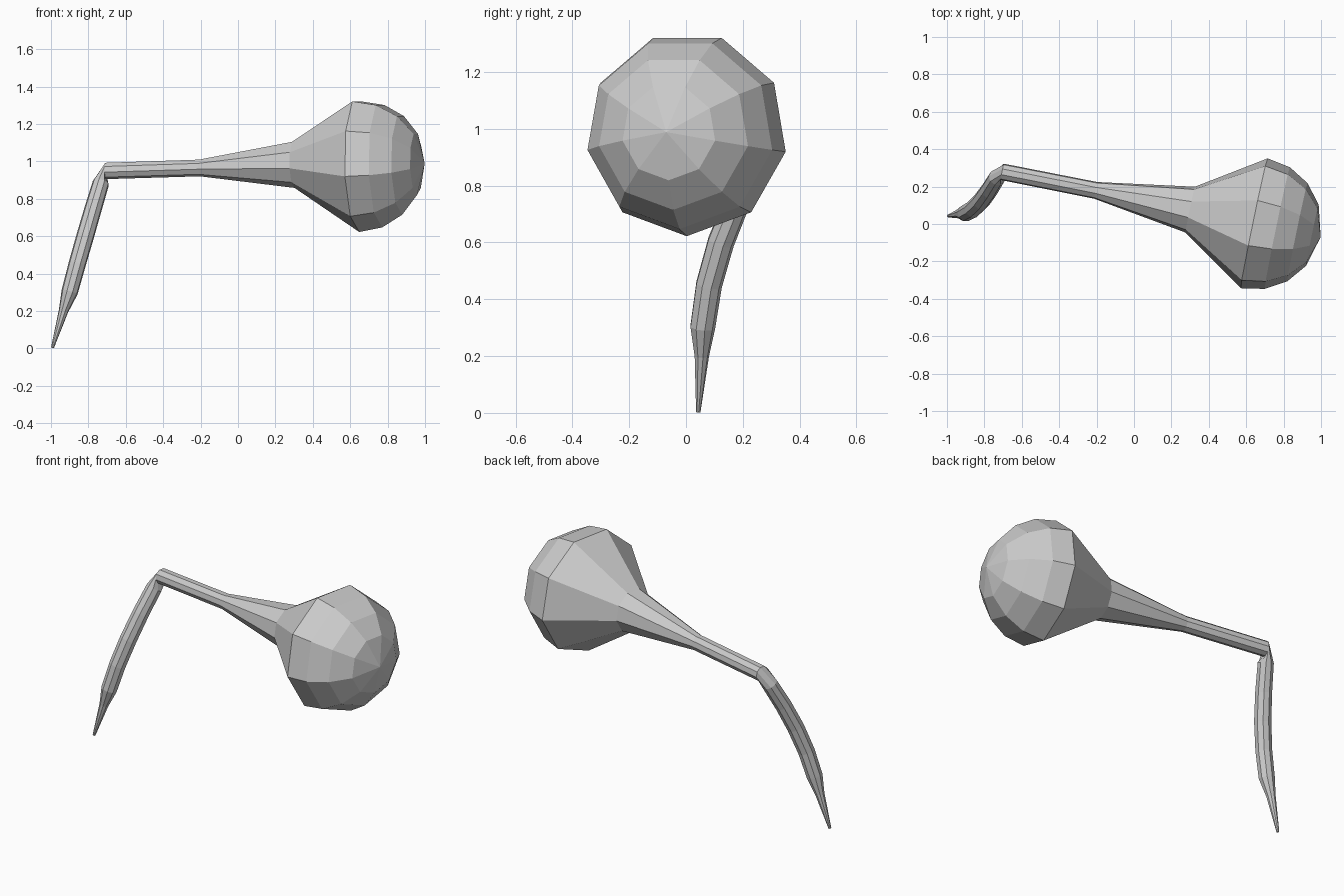
import bpy, bmesh, math
from mathutils import Vector

if "Cube" in bpy.data.objects:
    bpy.data.objects.remove(bpy.data.objects["Cube"])

SIDES = 9
AXIS = Vector((1.345, -0.278, 0.025)).normalized()   # stalk direction, towards the bulb
RIM = Vector((0.642, 0.004, 0.982))                  # centre of the widest bulb ring
RIM_R = 0.36

# Each ring: centre, radius, direction of travel (from bulb to tip)
rings = []

# Rounded bulb end, from near the pole back to the rim
for deg in (62, 41, 20.5, 0):
    a = math.radians(deg)
    rings.append((RIM + AXIS * RIM_R * math.sin(a), RIM_R * math.cos(a), -AXIS))

# Funnel and straight stalk
for centre, radius in (((0.30, 0.077, 0.985), 0.127),
                       ((-0.205, 0.180, 0.966), 0.046),
                       ((-0.705, 0.279, 0.950), 0.045)):
    rings.append((Vector(centre), radius, -AXIS))

# Curved hanging tail with a tapered tip
tail = [((-0.733, 0.248, 0.885), 0.045), ((-0.775, 0.180, 0.745), 0.047),
        ((-0.817, 0.122, 0.600), 0.048), ((-0.860, 0.080, 0.450), 0.047),
        ((-0.900, 0.058, 0.302), 0.045), ((-0.933, 0.055, 0.200), 0.026),
        ((-0.992, 0.043, 0.003), 0.008)]
points = [Vector(c) for c, _ in tail]
for i, (c, r) in enumerate(tail):
    before, after = points[max(i - 1, 0)], points[min(i + 1, len(tail) - 1)]
    rings.append((points[i], r, (after - before).normalized()))


def sweep(name, rings, pole):
    """Join the rings into one tube, closed by a fan at the start and a cap at the end."""
    bm = bmesh.new()
    direction = rings[0][2]
    up = Vector((0, 0, -1))
    up = (up - direction * up.dot(direction)).normalized()
    loops = []
    for centre, radius, new_dir in rings:
        up = direction.rotation_difference(new_dir) @ up
        direction = new_dir
        side = direction.cross(up)
        loop = []
        for k in range(SIDES):
            a = 2 * math.pi * k / SIDES
            loop.append(bm.verts.new(centre + (up * math.cos(a) + side * math.sin(a)) * radius))
        loops.append(loop)
    tip = bm.verts.new(pole)
    for k in range(SIDES):
        n = (k + 1) % SIDES
        bm.faces.new((tip, loops[0][k], loops[0][n]))
        for a, b in zip(loops, loops[1:]):
            bm.faces.new((a[k], b[k], b[n], a[n]))
    bm.faces.new(loops[-1])
    bmesh.ops.recalc_face_normals(bm, faces=bm.faces)
    mesh = bpy.data.meshes.new(name)
    bm.to_mesh(mesh)
    bm.free()
    obj = bpy.data.objects.new(name, mesh)
    bpy.context.collection.objects.link(obj)
    return obj


sweep("bulb_with_stalk_and_tail", rings, RIM + AXIS * RIM_R * 1.01)
